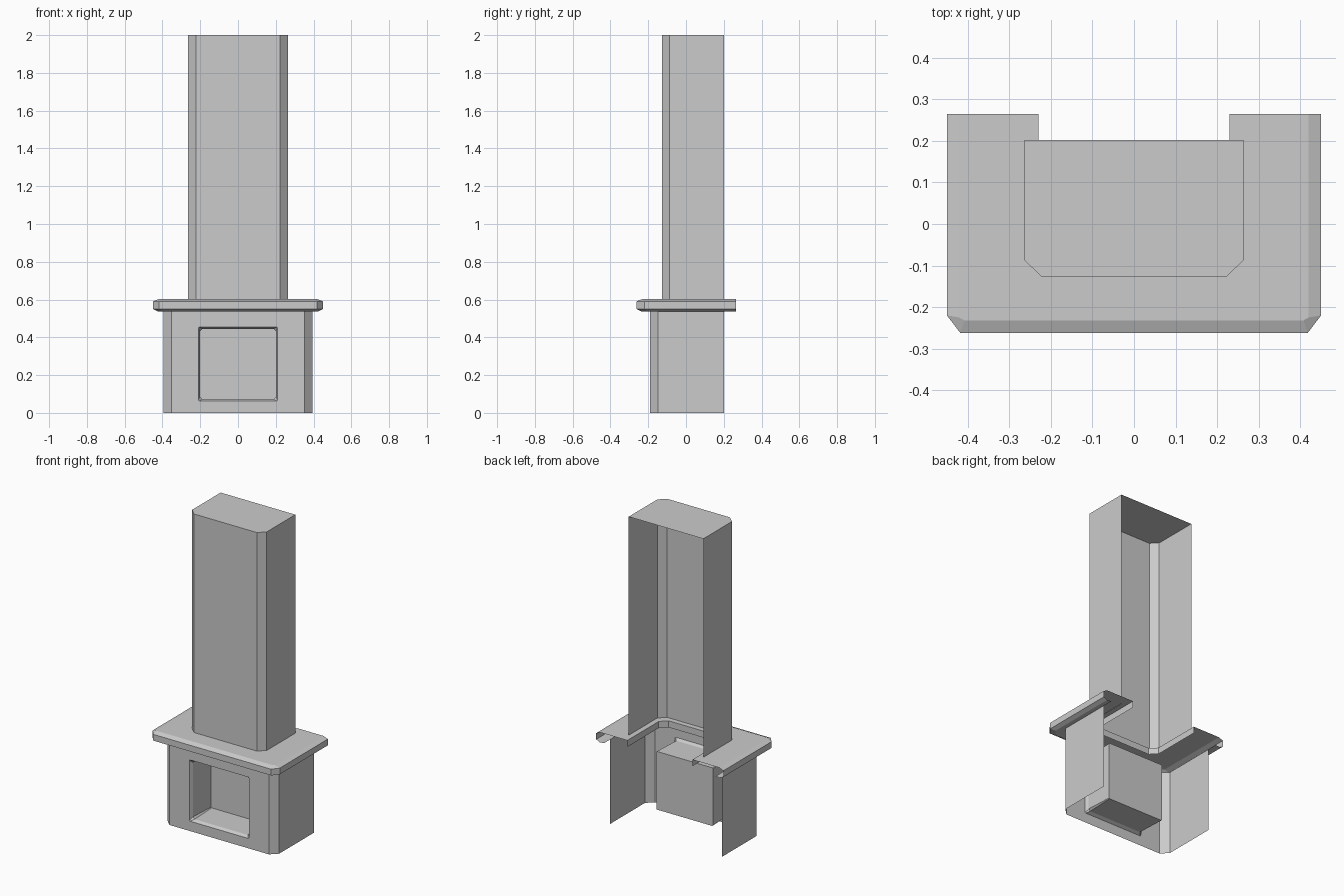
import bpy, bmesh

if "Cube" in bpy.data.objects:
    bpy.data.objects.remove(bpy.data.objects["Cube"])


def u_ring(half_x, back, front, cut_x, cut_y, z):
    """Open U outline with cut front corners, running left to right."""
    right = [(half_x - cut_x, front), (half_x, front + cut_y), (half_x, back)]
    left = [(-x, y) for x, y in reversed(right)]
    return [(x, y, z) for x, y in left + right]


def opening_ring(half_x, low, high, cut, y):
    """Closed upright rectangle with cut corners, counterclockwise from the front."""
    a, c = half_x, cut
    pts = [(-a + c, low), (a - c, low), (a, low + c), (a, high - c),
           (a - c, high), (-a + c, high), (-a, high - c), (-a, low + c)]
    return [(x, y, z) for x, z in pts]


def loft(bm, rings, closed=False, cap=False, skip=()):
    """Join matching rings with faces; optionally cap the last ring."""
    rows = [[bm.verts.new(p) for p in r] for r in rings]
    n = len(rows[0])
    for a, b in zip(rows, rows[1:]):
        for i in range(n if closed else n - 1):
            if i not in skip:
                j = (i + 1) % n
                bm.faces.new((a[i], a[j], b[j], b[i]))
    if cap:
        bm.faces.new(rows[-1])


def finish(name, bm):
    bmesh.ops.remove_doubles(bm, verts=bm.verts, dist=0.0005)
    mesh = bpy.data.meshes.new(name)
    bm.to_mesh(mesh)
    bm.free()
    obj = bpy.data.objects.new(name, mesh)
    bpy.context.collection.objects.link(obj)


# Chimney breast: open back and closed top
bm = bmesh.new()
loft(bm, [u_ring(0.264, 0.202, -0.127, 0.042, 0.04, z) for z in (0.6, 2.0)], cap=True)
finish("chimney_breast", bm)

# Mantel shelf: bevelled shell swept around three sides, hollow at the back
bm = bmesh.new()
loft(bm, [
    u_ring(0.395, 0.265, -0.19, 0.043, 0.042, 0.54),
    u_ring(0.425, 0.265, -0.237, 0.03, 0.038, 0.538),
    u_ring(0.45, 0.265, -0.262, 0.032, 0.042, 0.55),
    u_ring(0.45, 0.265, -0.262, 0.032, 0.042, 0.59),
    u_ring(0.42, 0.265, -0.232, 0.012, 0.007, 0.602),
    u_ring(0.23, 0.265, -0.093, 0.042, 0.04, 0.602),
    u_ring(0.23, 0.265, -0.093, 0.042, 0.04, 0.56),
])
finish("mantel_shelf", bm)

# Hearth surround: side walls and cut corners, then the front with its opening
bm = bmesh.new()
loft(bm, [u_ring(0.395, 0.202, -0.19, 0.043, 0.042, z) for z in (0, 0.54)], skip=(2,))
loft(bm, [
    opening_ring(0.352, 0, 0.54, 0, -0.19),
    opening_ring(0.21, 0.063, 0.455, 0.004, -0.19),
], closed=True)
bmesh.ops.dissolve_degenerate(bm, edges=bm.edges, dist=0.0005)
finish("hearth_surround", bm)

# Firebox: bevelled rim leading into a closed recess
bm = bmesh.new()
loft(bm, [
    opening_ring(0.21, 0.063, 0.455, 0.004, -0.19),
    opening_ring(0.2, 0.073, 0.445, 0.012, -0.17),
    opening_ring(0.2, 0.073, 0.445, 0.004, 0.014),
], closed=True, cap=True)
finish("firebox", bm)
